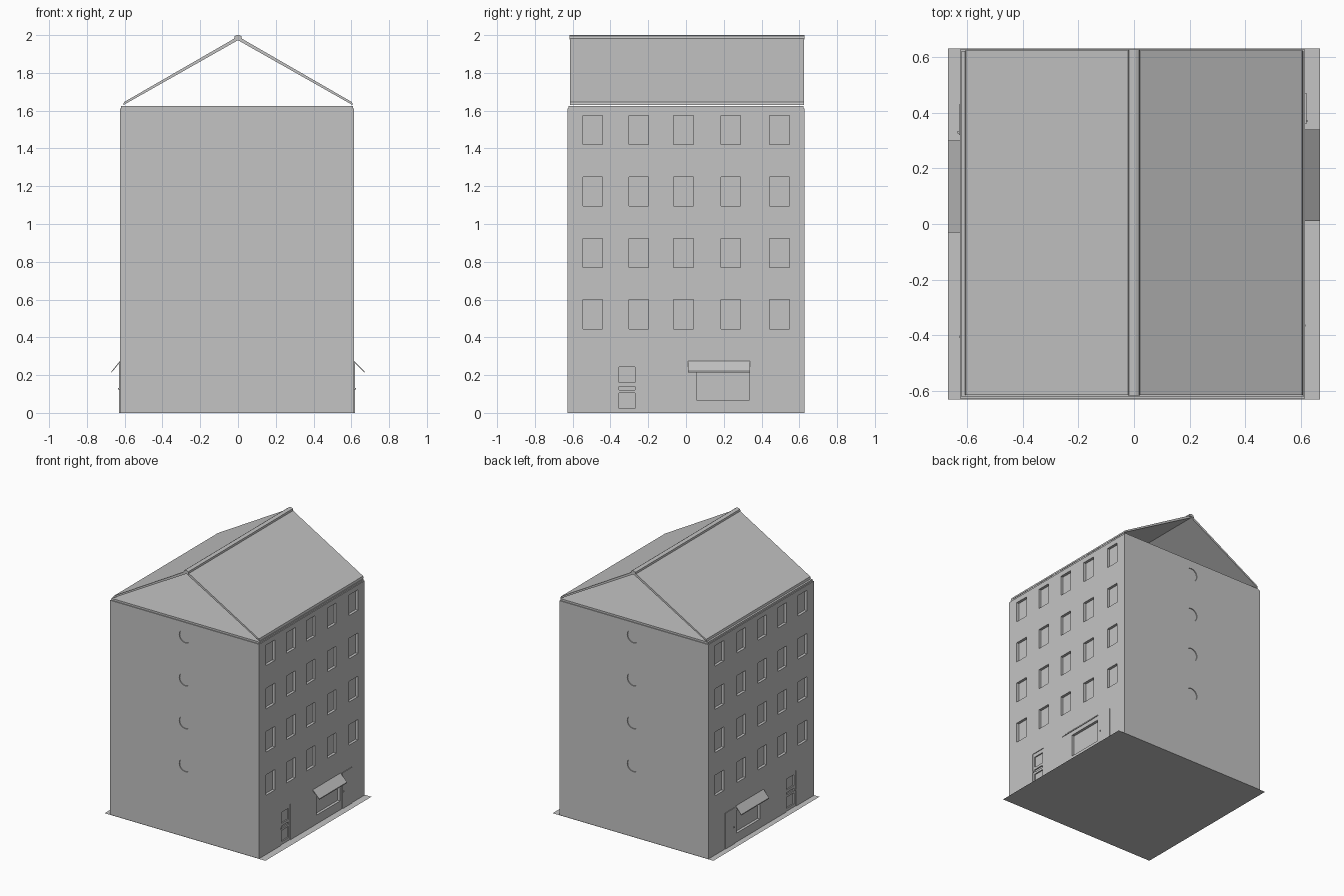
import bpy
import bmesh
import math
from mathutils import Matrix, Vector

cube = bpy.data.objects.get("Cube")
if cube:
    bpy.data.objects.remove(cube, do_unlink=True)

grey = bpy.data.materials.new("plain_grey")
grey.use_nodes = True
grey.diffuse_color = (0.55, 0.55, 0.55, 1)
grey.node_tree.nodes["Principled BSDF"].inputs["Base Color"].default_value = (0.55, 0.55, 0.55, 1)

XR, XL, YW = 0.615, -0.625, 0.627     # wall planes
WALL_TOP = 1.612


def finish(name, bm):
    bmesh.ops.recalc_face_normals(bm, faces=bm.faces)
    mesh = bpy.data.meshes.new(name)
    bm.to_mesh(mesh)
    bm.free()
    mesh.materials.append(grey)
    obj = bpy.data.objects.new(name, mesh)
    bpy.context.collection.objects.link(obj)
    return obj


def add_box(bm, lo, hi):
    lo, hi = Vector(lo), Vector(hi)
    size = hi - lo
    m = Matrix.Translation((lo + hi) / 2) @ Matrix.Diagonal((*size, 1))
    bmesh.ops.create_cube(bm, size=1, matrix=m)


def box(name, lo, hi):
    bm = bmesh.new()
    add_box(bm, lo, hi)
    return finish(name, bm)


def extrude_y(name, profile, y0, y1):
    """Sweep an x-z outline along y."""
    bm = bmesh.new()
    face = bm.faces.new([bm.verts.new((x, y0, z)) for x, z in profile])
    out = bmesh.ops.extrude_face_region(bm, geom=[face])
    verts = [v for v in out["geom"] if isinstance(v, bmesh.types.BMVert)]
    bmesh.ops.translate(bm, verts=verts, vec=(0, y1 - y0, 0))
    return finish(name, bm)


def side_box(bm, side, y0, y1, z0, z1, depth, out=0.02):
    """Box straddling one long wall, reaching depth inwards."""
    wall = XR if side > 0 else XL
    xs = sorted((wall - side * depth, wall + side * out))
    add_box(bm, (xs[0], y0, z0), (xs[1], y1, z1))


def carve(target, cutter):
    cutter.hide_render = True
    mod = target.modifiers.new("recess", "BOOLEAN")
    mod.operation = "DIFFERENCE"
    mod.solver = "EXACT"
    mod.object = cutter
    bpy.context.view_layer.objects.active = target
    bpy.ops.object.modifier_apply(modifier=mod.name)
    bpy.data.objects.remove(cutter, do_unlink=True)


# Ground sheet
bm = bmesh.new()
bmesh.ops.create_grid(bm, x_segments=1, y_segments=1, size=1,
                      matrix=Matrix.Diagonal((0.669, 0.63, 1, 1)))
finish("ground_sheet", bm)

# Main block with its recesses
walls = box("walls", (XL, -YW, 0), (XR, YW, WALL_TOP))
shallow, deep = bmesh.new(), bmesh.new()

for side, shift in ((1, 0), (-1, -0.04)):
    # Window grid
    for row in range(4):
        z = 0.522 + 0.325 * row
        for y in (-0.493, -0.25, -0.013, 0.237, 0.495):
            side_box(deep, side, y - 0.052, y + 0.052, z - 0.077, z + 0.077, 0.02)
    # Entrance door and its panels
    side_box(shallow, side, -0.375 + shift, -0.255 + shift, -0.02, 0.27, 0.005)
    for z0, z1 in ((0.022, 0.105), (0.122, 0.14), (0.16, 0.242)):
        side_box(deep, side, -0.355 + shift, -0.27 + shift, z0, z1, 0.014)
    # Shop window
    side_box(deep, side, 0.055 + shift, 0.335 + shift, 0.067, 0.235, 0.02)

# Round gable-wall windows
for row in range(4):
    for end in (-1, 1):
        m = Matrix.Translation((0, end * YW, 0.54 + 0.323 * row)) @ Matrix.Rotation(math.pi / 2, 4, "X")
        bmesh.ops.create_cone(shallow, cap_ends=True, segments=32, radius1=0.05,
                              radius2=0.05, depth=0.012, matrix=m)

carve(walls, finish("shallow_cutter", shallow))
carve(walls, finish("deep_cutter", deep))

# Shop doors, handles and awnings
for side, shift, label in ((1, 0, "left"), (-1, -0.04, "right")):
    wall = XR if side > 0 else XL
    for name, y0, y1, z0, z1, out in (
            ("shop_door", 0.36, 0.47, 0, 0.27, 0.004),
            ("shop_handle", 0.366, 0.374, 0.125, 0.133, 0.009),
            ("entrance_handle", -0.369, -0.361, 0.121, 0.129, 0.002)):
        bm = bmesh.new()
        side_box(bm, side, y0 + shift, y1 + shift, z0, z1, 0.006, out)
        finish(f"{label}_{name}", bm)
    tip = side * 0.669
    extrude_y(f"{label}_awning",
              [(wall, 0.268), (wall, 0.275), (tip, 0.221), (tip, 0.214)],
              0.01 + shift, 0.34 + shift)

# Cornice and open-ended roof
box("cornice", (XL + 0.006, -YW + 0.006, WALL_TOP), (XR - 0.006, YW - 0.006, 1.626))
for side, label in ((1, "left"), (-1, "right")):
    extrude_y(f"{label}_roof_slab",
              [(side * 0.608, 1.629), (side * 0.604, 1.645), (0, 1.993), (0, 1.973)],
              -0.614, 0.624)
extrude_y("ridge_cap",
          [(-0.022, 1.976), (-0.018, 1.994), (-0.006, 2.0), (0.006, 2.0),
           (0.018, 1.994), (0.022, 1.976), (0, 1.982)], -0.617, 0.627)
